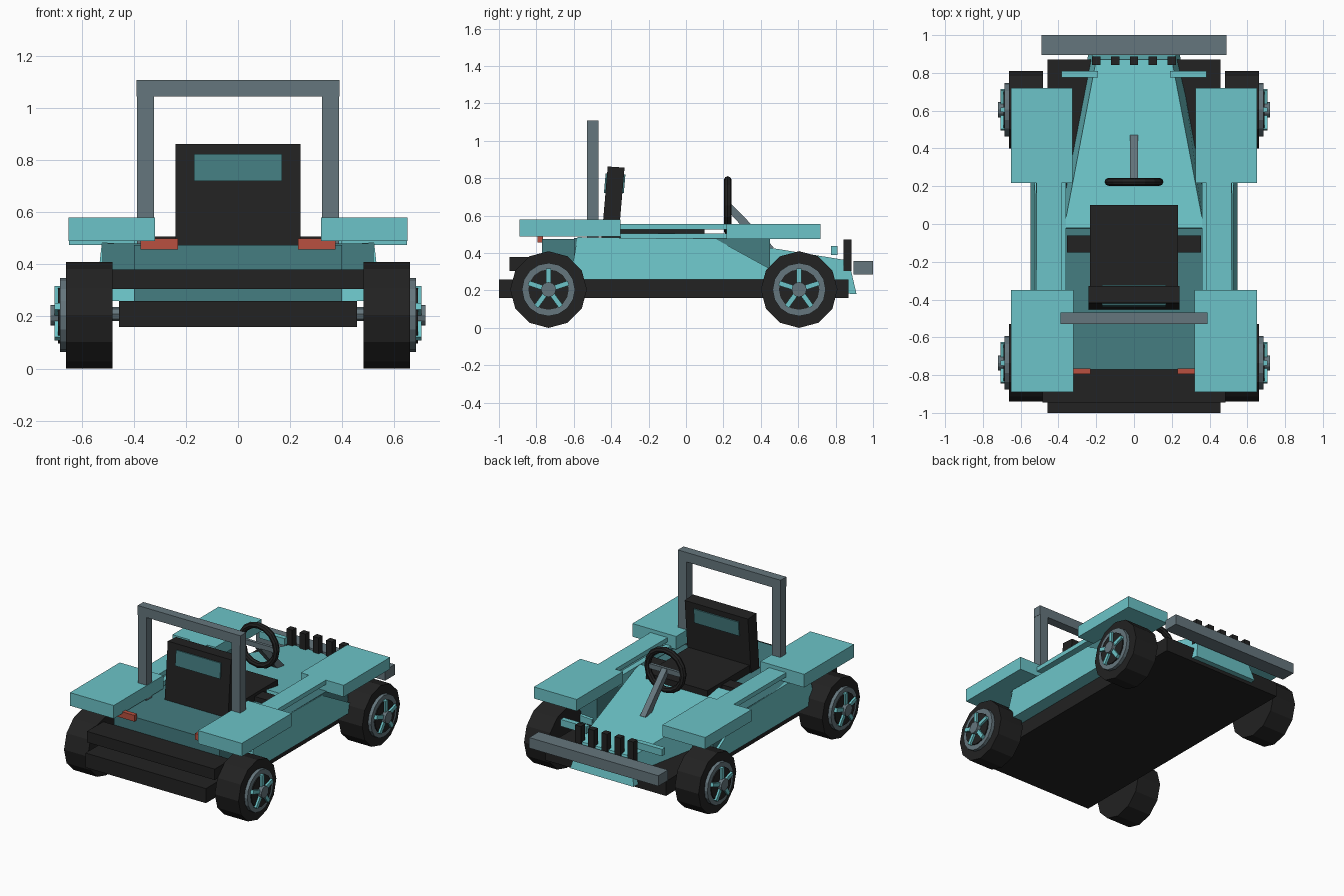
import bpy, bmesh, math
from mathutils import Vector, Matrix

if "Cube" in bpy.data.objects:
    bpy.data.objects.remove(bpy.data.objects["Cube"])


def mat(name, c):
    m = bpy.data.materials.new(name)
    m.diffuse_color = (*c, 1)
    m.use_nodes = True
    m.node_tree.nodes["Principled BSDF"].inputs["Base Color"].default_value = m.diffuse_color
    return m


TEAL = mat("light teal", (0.150, 0.552, 0.578))
DARK = mat("dark teal", (0.058, 0.205, 0.220))
BLACK = mat("black", (0.016, 0.016, 0.016))
GREY = mat("blue grey", (0.130, 0.181, 0.205))
RED = mat("red", (0.485, 0.080, 0.050))


def finish(name, bm, m):
    bmesh.ops.recalc_face_normals(bm, faces=bm.faces)
    me = bpy.data.meshes.new(name)
    bm.to_mesh(me)
    bm.free()
    me.materials.append(m)
    ob = bpy.data.objects.new(name, me)
    bpy.context.collection.objects.link(ob)
    return ob


def loft(name, m, a, b):
    """Solid between two matching outlines."""
    bm = bmesh.new()
    va = [bm.verts.new(p) for p in a]
    vb = [bm.verts.new(p) for p in b]
    n = len(a)
    bm.faces.new(va)
    bm.faces.new(vb)
    for i in range(n):
        bm.faces.new((va[i], va[(i + 1) % n], vb[(i + 1) % n], vb[i]))
    return finish(name, bm, m)


def box(name, m, x0, x1, y0, y1, z0, z1):
    ring = [(x0, y0), (x1, y0), (x1, y1), (x0, y1)]
    return loft(name, m, [(x, y, z0) for x, y in ring], [(x, y, z1) for x, y in ring])


def pair(name, m, x0, x1, *r):
    for s, side in ((1, "right"), (-1, "left")):
        box(f"{name}_{side}", m, s * x0, s * x1, *r)


def disc(name, m, x0, x1, y, z, r, n):
    pts = [(y + r * math.sin(2 * math.pi * i / n), z + r * math.cos(2 * math.pi * i / n)) for i in range(n)]
    return loft(name, m, [(x0, *p) for p in pts], [(x1, *p) for p in pts])


# chassis and bumpers
box("chassis", BLACK, -0.457, 0.457, -1.0, 0.87, 0.16, 0.26)
box("rear_bumper", BLACK, -0.485, 0.485, -0.945, -0.77, 0.305, 0.38)
box("front_bumper", GREY, -0.49, 0.49, 0.895, 1.0, 0.285, 0.357)

# body tub, side boxes and slanted side panels
box("tub", DARK, -0.40, 0.40, -0.77, 0.0, 0.25, 0.475)
pair("side_box", DARK, 0.36, 0.52, -0.60, 0.45, 0.27, 0.48)
outline = [(-0.62, 0.26), (-0.58, 0.485), (0.16, 0.475), (0.46, 0.31), (0.46, 0.26)]
for s, side in ((1, "right"), (-1, "left")):
    loft("side_panel_" + side, TEAL,
         [(s * 0.39, y, z - 0.01 if z > 0.3 else z) for y, z in outline],
         [(s * (0.548 - 0.11 * (z - 0.26)), y, z) for y, z in outline])
pair("inner_rail", TEAL, 0.36, 0.40, -0.35, 0.22, 0.44, 0.505)
pair("sill", TEAL, 0.385, 0.515, -0.35, 0.23, 0.525, 0.555)

# wedge hood
loft("hood", TEAL,
     [(-0.37, -0.02, 0.505), (0.37, -0.02, 0.505), (0.41, -0.06, 0.25), (-0.41, -0.06, 0.25)],
     [(-0.20, 0.87, 0.36), (0.20, 0.87, 0.36), (0.24, 0.912, 0.18), (-0.24, 0.912, 0.18)])

# fenders
pair("rear_fender", TEAL, 0.32, 0.652, -0.89, -0.35, 0.49, 0.58)
pair("front_fender", TEAL, 0.325, 0.65, 0.217, 0.72, 0.475, 0.555)

# lamps and grille
pair("tail_light", RED, 0.23, 0.375, -0.795, -0.765, 0.457, 0.50)
pair("front_lamp", TEAL, 0.19, 0.385, 0.775, 0.81, 0.39, 0.437)
for i in range(5):
    x = -0.2 + 0.1 * i
    box(f"grille_bar_{i + 1}", BLACK, x - 0.022, x + 0.022, 0.842, 0.886, 0.305, 0.472)

# roll bar
pair("roll_bar_post", GREY, 0.323, 0.388, -0.53, -0.468, 0.45, 1.05)
box("roll_bar_top", GREY, -0.39, 0.39, -0.53, -0.468, 1.045, 1.11)

# seat
box("seat_cushion", BLACK, -0.232, 0.232, -0.37, 0.10, 0.40, 0.527)
box("seat_crossbar", BLACK, -0.355, 0.355, -0.15, -0.06, 0.44, 0.507)


def slab(name, m, hx, z0, z1, off0, off1):
    """Leaning slab that follows the backrest tilt."""
    def row(z, o):
        return -0.452 + (z - 0.47) * 0.085 + o
    loft(name, m,
         [(-hx, row(z0, off0), z0), (hx, row(z0, off0), z0), (hx, row(z0, off1), z0 + 0.0), (-hx, row(z0, off1), z0)],
         [(-hx, row(z1, off0), z1), (hx, row(z1, off0), z1), (hx, row(z1, off1), z1 - 0.006), (-hx, row(z1, off1), z1 - 0.006)])


slab("seat_back", BLACK, 0.24, 0.47, 0.863, 0.0, 0.09)
slab("seat_back_plate", DARK, 0.17, 0.72, 0.825, -0.008, 0.098)

# steering wheel, spoke and column
bm = bmesh.new()
N, K = 16, 8
rings = []
for i in range(N):
    a = 2 * math.pi * i / N
    ring = []
    for k in range(K):
        b = 2 * math.pi * k / K
        r = 0.135 + 0.021 * math.cos(b)
        ring.append(bm.verts.new((r * math.cos(a), 0.223 + 0.021 * math.sin(b), 0.655 + r * math.sin(a))))
    rings.append(ring)
for i in range(N):
    p, q = rings[i], rings[(i + 1) % N]
    for k in range(K):
        bm.faces.new((p[k], p[(k + 1) % K], q[(k + 1) % K], q[k]))
finish("steering_wheel", bm, BLACK)
box("steering_spoke", GREY, -0.13, 0.13, 0.213, 0.233, 0.638, 0.672)
loft("steering_column", GREY,
     [(-0.02, 0.215, 0.635), (0.02, 0.215, 0.635), (0.02, 0.235, 0.67), (-0.02, 0.235, 0.67)],
     [(-0.02, 0.43, 0.40), (0.02, 0.43, 0.40), (0.02, 0.47, 0.43), (-0.02, 0.47, 0.43)])

# axles and wheels
R = 0.205
for y, end in ((-0.735, "rear"), (0.605, "front")):
    disc(end + "_axle", GREY, -0.60, 0.60, y, R + 0.005, 0.027, 8)
    for s, side in ((1, "right"), (-1, "left")):
        tag = f"{end}_{side}"
        disc("tire_" + tag, BLACK, s * 0.482, s * 0.662, y, R, R, 12)
        disc("rim_" + tag, GREY, s * 0.64, s * 0.685, y, R, 0.142, 16)
        disc("rim_face_" + tag, BLACK, s * 0.66, s * 0.692, y, R, 0.108, 16)
        for k in range(5):
            a = 2 * math.pi * k / 5
            d, t = Vector((0, math.sin(a), math.cos(a))), Vector((0, math.cos(a), -math.sin(a)))
            c = Vector((0, y, R))
            quad = [c + d * u + t * v for u, v in ((0.02, -0.013), (0.112, -0.013), (0.112, 0.013), (0.02, 0.013))]
            loft(f"spoke_{tag}_{k + 1}", TEAL,
                 [p + Vector((s * 0.68, 0, 0)) for p in quad],
                 [p + Vector((s * 0.706, 0, 0)) for p in quad])
        disc("hub_" + tag, GREY, s * 0.68, s * 0.72, y, R, 0.04, 12)
